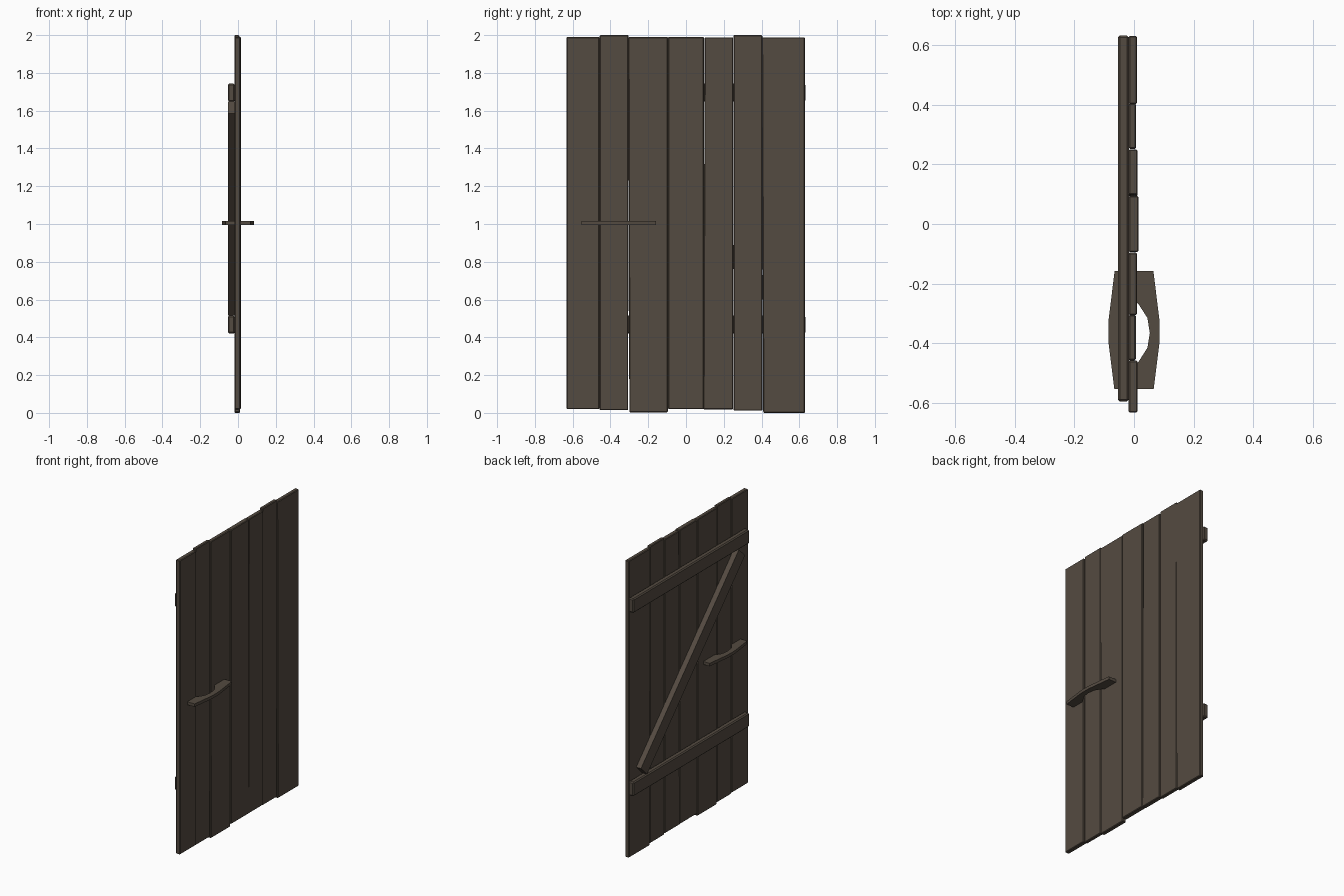
import bpy, bmesh
from mathutils import Vector

if "Cube" in bpy.data.objects:
    bpy.data.objects.remove(bpy.data.objects["Cube"])

wood = bpy.data.materials.new("weathered brown wood")
wood.diffuse_color = (0.088, 0.069, 0.052, 1)
wood.use_nodes = True
wood.node_tree.nodes["Principled BSDF"].inputs["Base Color"].default_value = wood.diffuse_color


def prism(name, outline, axis, lo, hi, bevel):
    """Extrude a 2D outline: axis 'x' takes (y, z) points, axis 'z' takes (x, y)."""
    place = (lambda p, d: (d, p[0], p[1])) if axis == 'x' else (lambda p, d: (p[0], p[1], d))
    bm = bmesh.new()
    a = [bm.verts.new(place(p, lo)) for p in outline]
    b = [bm.verts.new(place(p, hi)) for p in outline]
    bm.faces.new(a[::-1])
    bm.faces.new(b)
    n = len(outline)
    for i in range(n):
        j = (i + 1) % n
        bm.faces.new((a[i], a[j], b[j], b[i]))
    bmesh.ops.recalc_face_normals(bm, faces=bm.faces)
    if bevel:
        bmesh.ops.bevel(bm, geom=bm.edges[:], offset=bevel, segments=1,
                        affect='EDGES', profile=0.5)
    me = bpy.data.meshes.new(name)
    bm.to_mesh(me)
    bm.free()
    me.materials.append(wood)
    ob = bpy.data.objects.new(name, me)
    bpy.context.collection.objects.link(ob)
    return ob


# Upright planks: left edge (bottom, top), right edge, bottom z, top z, front x
planks = [
    (-0.632, -0.632, -0.459, -0.458, 0.020, 1.990, 0.012),
    (-0.457, -0.457, -0.306, -0.305, 0.015, 2.000, 0.006),
    (-0.300, -0.305, -0.096, -0.096, 0.003, 1.990, 0.010),
    (-0.094, -0.094, 0.094, 0.094, 0.020, 1.990, 0.015),
    (0.092, 0.099, 0.250, 0.250, 0.018, 1.988, 0.012),
    (0.252, 0.252, 0.404, 0.404, 0.012, 2.000, 0.007),
    (0.409, 0.402, 0.630, 0.630, 0.000, 1.988, 0.010),
]
for i, (lb, lt, rb, rt, z0, z1, x1) in enumerate(planks):
    prism(f"plank_{i + 1}", [(lb, z0), (rb, z0), (rt, z1), (lt, z1)], 'x', -0.018, x1, 0.004)

# Two horizontal battens on the back
for name, z0, z1 in (("lower_batten", 0.42, 0.515), ("upper_batten", 1.648, 1.743)):
    prism(name, [(-0.595, z0), (0.632, z0), (0.632, z1), (-0.595, z1)], 'x', -0.054, -0.017, 0.007)

# Diagonal brace, square-ended
p, q = Vector((0.52, 0.547)), Vector((-0.517, 1.617))
d = (q - p).normalized()
side = Vector((d.y, -d.x)) * 0.045
prism("diagonal_brace", [p - side, p + side, q + side, q - side], 'x', -0.053, -0.017, 0)

# Matching pull handles on both sides
profile = [(0.005, -0.158), (0.065, -0.158), (0.085, -0.32), (0.086, -0.36), (0.085, -0.40),
           (0.066, -0.553), (0.005, -0.553), (0.005, -0.468), (0.015, -0.462), (0.045, -0.415),
           (0.053, -0.365), (0.045, -0.315), (0.015, -0.268), (0.005, -0.262)]
for name, s in (("front_handle", 1), ("back_handle", -1)):
    prism(name, [(s * x, y) for x, y in profile], 'z', 0.995, 1.015, 0)
